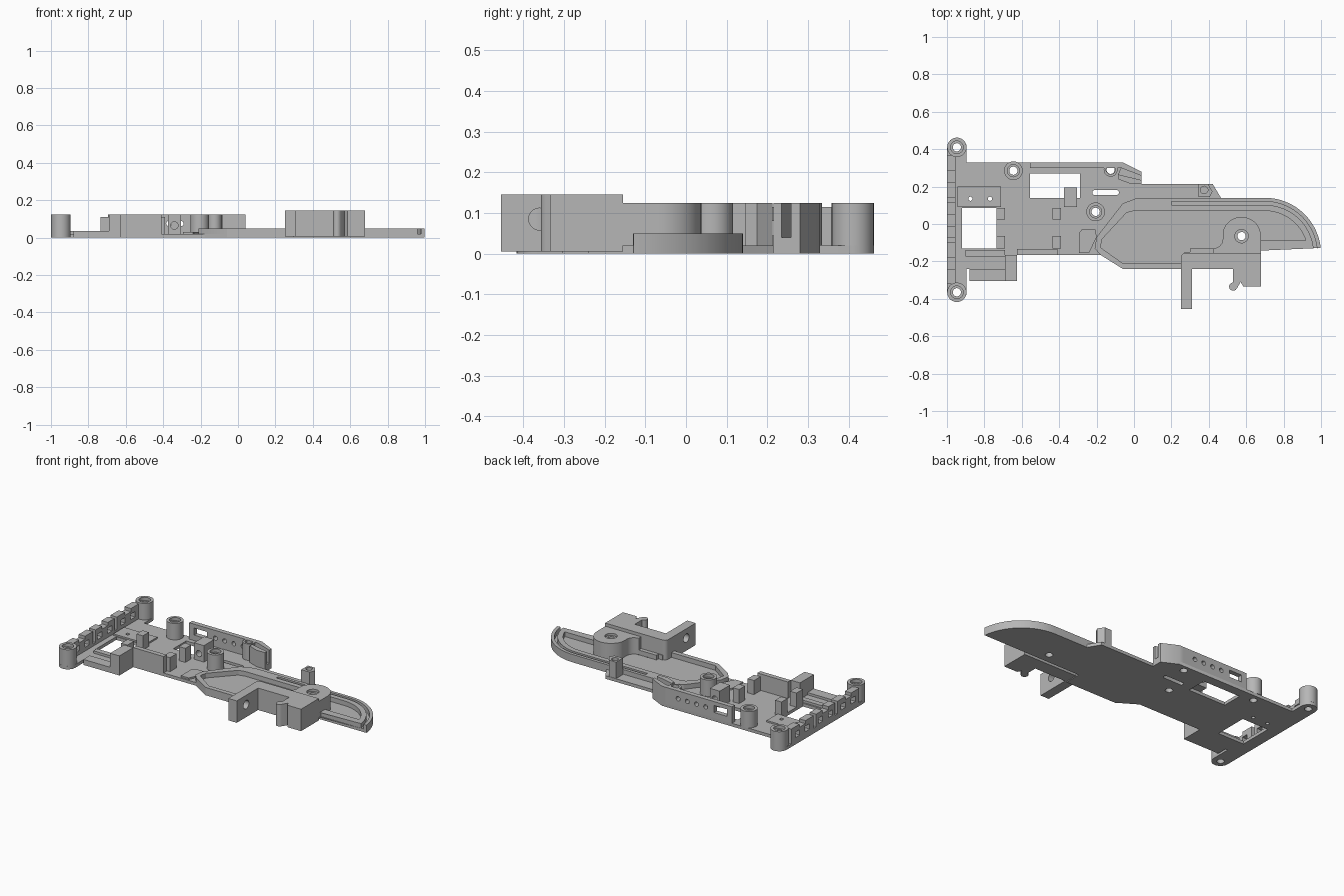
import bpy
from math import sin, cos, radians, pi

if "Cube" in bpy.data.objects:
    bpy.data.objects.remove(bpy.data.objects["Cube"], do_unlink=True)

grey = bpy.data.materials.new("grey plastic")
grey.use_nodes = True
grey.diffuse_color = (0.47, 0.47, 0.47, 1)
grey.node_tree.nodes["Principled BSDF"].inputs["Base Color"].default_value = grey.diffuse_color

ROT = {"z": (0, 0, 0), "y": (pi / 2, 0, 0), "x": (pi / 2, 0, pi / 2)}


def arc(x, y, r, a, b, n=12):
    return [(x + r * cos(radians(a + (b - a) * i / n)),
             y + r * sin(radians(a + (b - a) * i / n))) for i in range(n + 1)]


def circle(x, y, r, n=28):
    return arc(x, y, r, 0, 360 - 360 / n, n - 1)


def rect(x0, x1, y0, y1):
    return [(x0, y0), (x1, y0), (x1, y1), (x0, y1)]


def solid(name, loops, lo, hi, axis="z"):
    """Extrude an outline with holes from lo to hi along an axis."""
    cu = bpy.data.curves.new(name, "CURVE")
    cu.dimensions = "2D"
    cu.fill_mode = "BOTH"
    cu.extrude = (hi - lo) / 2
    for pts in loops:
        sp = cu.splines.new("POLY")
        sp.points.add(len(pts) - 1)
        for p, (x, y) in zip(sp.points, pts):
            p.co = (x, y, 0, 1)
        sp.use_cyclic_u = True
    ob = bpy.data.objects.new(name, cu)
    bpy.context.collection.objects.link(ob)
    ob.rotation_euler = ROT[axis]
    ob.location["xyz".index(axis)] = (lo + hi) / 2
    bpy.ops.object.select_all(action="DESELECT")
    ob.select_set(True)
    bpy.context.view_layer.objects.active = ob
    bpy.ops.object.convert(target="MESH")
    ob = bpy.context.view_layer.objects.active
    ob.data.materials.clear()
    ob.data.materials.append(grey)
    bpy.ops.object.shade_smooth_by_angle(angle=radians(30))
    return ob


def box(name, x0, x1, y0, y1, z1, z0=0.02):
    return solid(name, [rect(x0, x1, y0, y1)], z0, z1)


BASE, TOP, RIM = 0.02, 0.125, 0.05
posts = {"rear_corner_post": (-0.947, 0.41, 0.052), "front_corner_post": (-0.947, -0.365, 0.052),
         "rear_post": (-0.645, 0.285, 0.05), "middle_post": (-0.205, 0.065, 0.05),
         "wall_post": (-0.125, 0.29, 0.037)}
boss_x, boss_y = 0.575, -0.065

# Base plate with windows, slot and screw holes
outline = (arc(-0.947, 0.41, 0.052, 0, 180)
           + arc(-0.947, -0.365, 0.052, 180, 360)
           + [(-0.895, -0.24), (-0.88, -0.24), (-0.88, -0.305), (-0.625, -0.305),
              (-0.625, -0.165), (-0.18, -0.165), (-0.06, -0.24), (0.3, -0.24), (0.3, -0.13)]
           + arc(0.7, -0.16, 0.3, 6, 90, 20)
           + [(0.465, 0.14), (0.42, 0.215), (0.04, 0.215), (0.04, 0.28), (-0.06, 0.33), (-0.895, 0.33)])
holes = [rect(-0.92, -0.735, -0.13, 0.085), rect(-0.555, -0.29, 0.14, 0.27),
         arc(-0.21, 0.168, 0.013, 90, 270) + arc(-0.093, 0.168, 0.013, -90, 90),
         circle(-0.875, 0.135, 0.011), circle(-0.77, 0.135, 0.011),
         circle(boss_x, boss_y, 0.022)]
holes += [circle(x, y, 0.022) for x, y, r in posts.values()]
solid("base_plate", [outline] + holes, 0, BASE)

# Screw posts with counterbored tops
for name, (x, y, r) in posts.items():
    solid(name, [circle(x, y, r), circle(x, y, 0.022)], BASE, 0.105)
    solid(name + "_collar", [circle(x, y, r), circle(x, y, r * 0.65)], 0.105, TOP)

# Leaf shaped tray: raised rim, recess and curved groove
groove_out = arc(0.7, -0.16, 0.28, 6.2, 90, 20)
groove_in = arc(0.7, -0.16, 0.262, 90, 6.6, 20)
tray_left = [(0.02, 0.14), (-0.06, 0.11), (-0.2, -0.07), (-0.21, -0.13), (-0.18, -0.165),
             (-0.06, -0.24), (0.3, -0.24), (0.3, -0.13)]
recess = (arc(0.7, -0.16, 0.23, 18, 90, 20)
          + [(0, 0.07), (-0.04, 0.06), (-0.17, -0.08), (-0.18, -0.125), (-0.06, -0.21),
             (0.27, -0.21), (0.27, -0.15), (0.5, -0.15), (0.5, -0.09)])
solid("tray_rim", [groove_in[::-1] + [(0.2, 0.102), (0.2, 0.14)] + tray_left, recess], BASE, RIM)
solid("tray_outer_lip", [arc(0.7, -0.16, 0.3, 6, 90, 20) + [(0.2, 0.14), (0.2, 0.12)] + groove_out[::-1]],
      BASE, RIM)

# Boss beside the hook bracket
boss = (arc(boss_x, boss_y, 0.103, 0, 165, 20)
        + arc(0.425, -0.08, 0.05, 0, -90, 6) + [(0.425, -0.16), (0.678, -0.16)])
solid("bracket_boss", [boss, circle(boss_x, boss_y, 0.022)], BASE, 0.11)
solid("bracket_boss_collar", [boss, circle(boss_x, boss_y, 0.036)], 0.11, TOP)

# Hook bracket
hook = ([(0.68, -0.155), (0.275, -0.155)] + arc(0.275, -0.18, 0.025, 90, 180, 5)
        + [(0.25, -0.24), (0.31, -0.24), (0.53, -0.24), (0.53, -0.315)]
        + arc(0.53, -0.335, 0.022, 90, 330, 10) + [(0.57, -0.31), (0.585, -0.335), (0.68, -0.335)])
solid("hook_bracket", [hook], 0.005, 0.145)
solid("bracket_leg", [rect(-0.455, -0.24, 0.005, 0.145), circle(-0.36, 0.085, 0.027)], 0.25, 0.31, "x")

# Pierced rear wall and its slotted end
wall_holes = [rect(-0.52, -0.43, 0.055, 0.1)] + [circle(-0.37 + 0.065 * i, 0.075, 0.014, 16) for i in range(4)]
solid("rear_wall", [rect(-0.555, -0.09, BASE, TOP)] + wall_holes, -0.015, 0.015, "y").location.y = 0.315
solid("rear_wall_end", [[(-0.09, 0.33), (-0.06, 0.33), (0.04, 0.28), (0.04, 0.258), (-0.07, 0.3), (-0.09, 0.3)]],
      BASE, TOP)
solid("rear_wall_cheek", [[(-0.085, 0.265), (0.04, 0.235), (0.04, 0.215), (-0.02, 0.215), (-0.085, 0.24)]],
      BASE, TOP)
solid("slot_floor", [[(-0.085, 0.265), (-0.07, 0.3), (0.04, 0.258), (0.04, 0.235)]], BASE, 0.04)

# Notched end wall with square windows
for name, y0, y1 in (("front", -0.32, -0.1), ("middle", -0.075, 0.115), ("back", 0.14, 0.365)):
    m = (y0 + y1) / 2
    notch = [(y0, BASE), (y1, BASE), (y1, 0.115), (m + 0.03, 0.115), (m + 0.03, 0.095),
             (m - 0.03, 0.095), (m - 0.03, 0.115), (y0, 0.115)]
    wins = [rect(m + s * 0.05 - 0.022, m + s * 0.05 + 0.022, 0.045, 0.08) for s in (-1, 1)]
    solid("end_wall_" + name, [notch] + wins, -1, -0.955, "x")
box("end_wall_sill", -1, -0.955, -0.32, 0.365, 0.035)

# Blocks and walls around the bays
box("front_corner_block", -0.69, -0.625, -0.305, -0.165, TOP)
box("front_bay_wall", -0.625, -0.41, -0.165, -0.135, TOP)
box("front_ledge", -0.88, -0.69, -0.305, -0.24, 0.035)
box("bay_edge", -0.9, -0.69, -0.175, -0.14, 0.035)
solid("sensor_pad", [rect(-0.945, -0.71, 0.09, 0.2)] + holes[3:5], BASE, 0.03)
for i, x in enumerate((-0.735, -0.435)):
    for j, (y0, y1) in enumerate(((-0.13, -0.065), (0.025, 0.085))):
        box(f"bay_stop_{i}_{j}", x, x + 0.045, y0, y1, 0.11)
solid("screw_block", [rect(-0.375, -0.305, BASE, TOP), circle(-0.34, 0.065, 0.02, 20)],
      -0.052, 0.052, "y").location.y = 0.143
solid("cable_pad", [[(-0.295, -0.155), (-0.24, -0.155), (-0.2, -0.07), (-0.205, -0.03),
                     (-0.28, -0.03), (-0.295, -0.05)]], BASE, 0.03)

# Small clip post on the rear ledge
solid("clip_post", [[(0.345, 0.145), (0.405, 0.145), (0.42, 0.175), (0.395, 0.213), (0.345, 0.213)],
                    circle(0.375, 0.182, 0.02, 20)], BASE, TOP)
